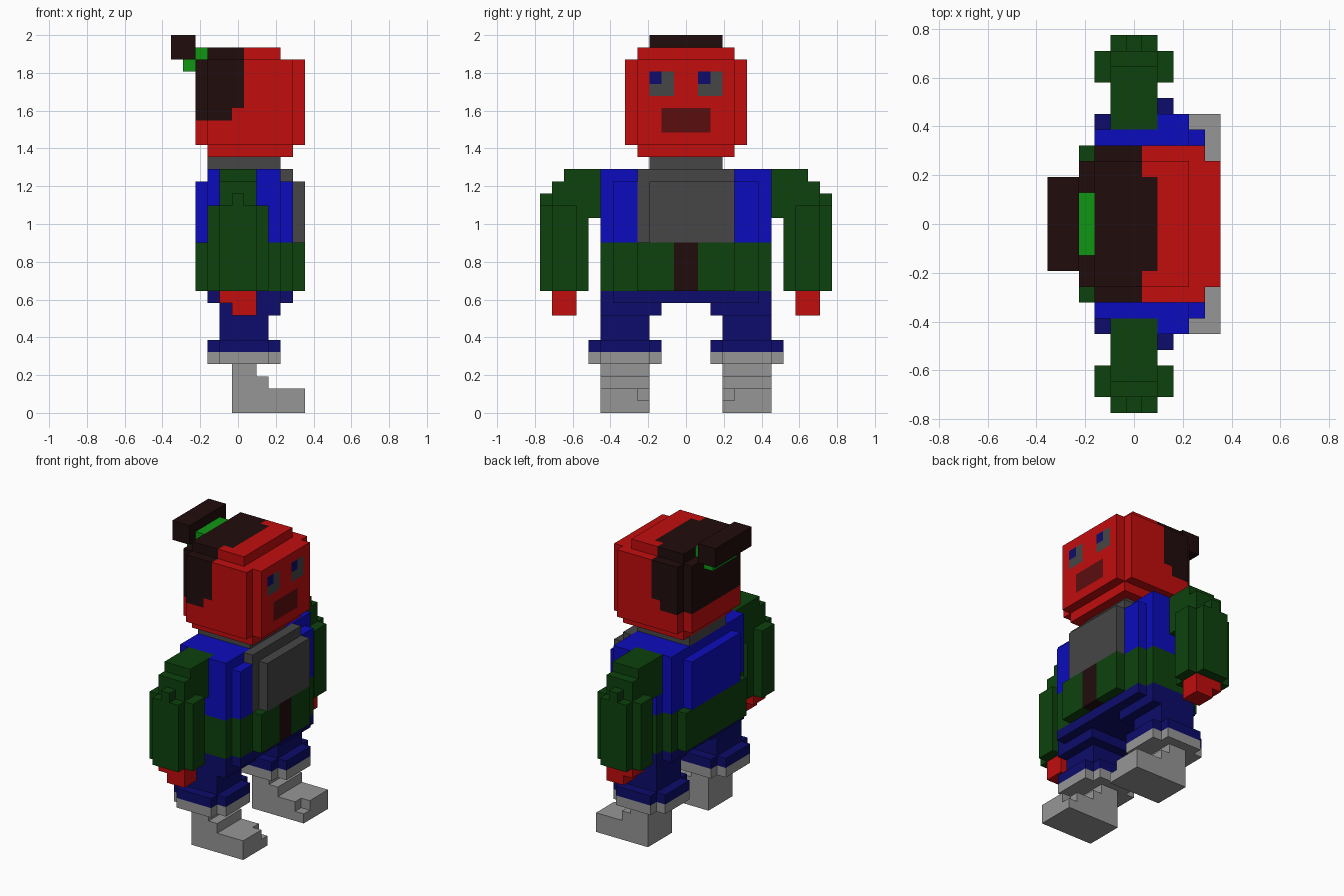
import bpy, bmesh
from mathutils import Vector

cube = bpy.data.objects.get("Cube")
if cube:
    bpy.data.objects.remove(cube, do_unlink=True)

V = 2 / 31  # size of one block; the figure is 31 blocks tall

COLOURS = {
    "skin red": (0.533, 0.004, 0.004),
    "mouth maroon": (0.102, 0.004, 0.004),
    "hair brown": (0.015, 0.0037, 0.0037),
    "bright green": (0.005, 0.305, 0.007),
    "dark green": (0.004, 0.054, 0.004),
    "vest blue": (0.0037, 0.0037, 0.515),
    "navy": (0.0037, 0.0037, 0.15),
    "charcoal": (0.061, 0.061, 0.061),
    "shoe grey": (0.305, 0.305, 0.305),
}
MATS = {}
for name, rgb in COLOURS.items():
    m = bpy.data.materials.new(name)
    m.use_nodes = True
    m.diffuse_color = (*rgb, 1)
    m.node_tree.nodes["Principled BSDF"].inputs["Base Color"].default_value = (*rgb, 1)
    MATS[name] = m

cells = {}  # block position -> (part, colour)


def fill(part, colour, *boxes):
    """Fill boxes given in blocks as x0, x1, y0, y1, z0, z1."""
    for x0, x1, y0, y1, z0, z1 in boxes:
        for x in range(x0, x1):
            for y in range(y0, y1):
                for z in range(z0, z1):
                    cells[x, y, z] = (part, colour)


def fill_pair(part, colour, *boxes):
    """Fill boxes on the left (+y) side and mirror them to the right."""
    fill("left_" + part, colour, *boxes)
    fill("right_" + part, colour,
         *[(a, b, -d, -c, e, f) for a, b, c, d, e, f in boxes])


# Shoes with a stepped instep and a clipped toe corner
fill_pair("shoe", "shoe grey", (5, 11, 3, 7, 0, 1), (5, 10, 3, 7, 1, 2),
          (10, 11, 4, 7, 1, 2), (5, 8, 3, 7, 2, 3), (5, 7, 3, 7, 3, 4))

# Socks and trousers
fill_pair("sock", "shoe grey", (3, 9, 3, 7, 4, 5), (4, 8, 2, 8, 4, 5))
fill_pair("leg", "navy", (3, 9, 3, 7, 5, 6), (4, 8, 2, 8, 5, 6),
          (4, 8, 3, 7, 6, 8), (4, 9, 2, 7, 8, 9))
fill("hips", "navy", (3, 10, -6, 6, 9, 10), (4, 9, -7, 7, 9, 10))

# Jacket hem with a dark front strip
fill("jacket_hem", "dark green", (2, 3, -5, 5, 10, 14), (3, 10, -6, 6, 10, 14),
     (4, 9, -7, 7, 10, 14), (10, 11, -4, 4, 10, 14))
fill("jacket_hem", "hair brown", (10, 11, -1, 1, 10, 14))

# Vest, shirt front and neck
fill("vest", "vest blue", (2, 3, -4, 4, 14, 19), (3, 10, -6, 6, 14, 19),
     (4, 9, -7, 7, 14, 20), (3, 9, -6, 6, 19, 20))
fill("shirt_front", "charcoal", (9, 10, -4, 4, 14, 20), (10, 11, -3, 4, 14, 19))
fill("neck", "charcoal", (3, 9, -3, 3, 20, 21))

# Arms and hands
fill_pair("arm", "dark green", (4, 7, 6, 10, 16, 20), (4, 7, 8, 11, 10, 19),
          (3, 8, 9, 11, 10, 17), (4, 7, 11, 12, 10, 17), (5, 6, 11, 12, 17, 18))
fill_pair("hand", "skin red", (4, 7, 9, 11, 9, 10), (5, 7, 9, 11, 8, 9))

# Head
fill("head", "skin red", (3, 10, -4, 4, 21, 22), (3, 10, -5, 5, 22, 29),
     (2, 11, -4, 4, 22, 29), (3, 9, -4, 4, 29, 30))
fill("head", "mouth maroon", (10, 11, -2, 2, 23, 25))
for y in (-3, 1):
    fill("head", "charcoal", (10, 11, y, y + 2, 26, 28))
    fill("head", "navy", (10, 11, y, y + 1, 27, 28))

# Hair covers the back of the head and sweeps forward on top
for (x, y, z), (part, _) in list(cells.items()):
    if part == "head" and ((x < 6 and z >= 25) or (x < 5 and z == 24)
                           or (x < 7 and z == 29 and -3 <= y < 3)):
        cells[x, y, z] = ("hair", "hair brown")

# Hair tie and bun
fill("hair_tie", "bright green", (2, 3, -2, 2, 29, 30), (1, 2, -2, 2, 28, 29))
fill("hair_bun", "hair brown", (0, 2, -3, 3, 29, 31))


def build(part):
    """Make the outer skin of one part from its blocks."""
    bm = bmesh.new()
    verts, mats = {}, []
    for pos, (owner, colour) in cells.items():
        if owner != part:
            continue
        if colour not in mats:
            mats.append(colour)
        for axis in range(3):
            for side in (0, 1):
                step = [0, 0, 0]
                step[axis] = 2 * side - 1
                if tuple(p + s for p, s in zip(pos, step)) in cells:
                    continue
                ring = [(0, 0), (1, 0), (1, 1), (0, 1)]
                corners = []
                for u, w in (ring if side else ring[::-1]):
                    c = list(pos)
                    c[axis] += side
                    c[(axis + 1) % 3] += u
                    c[(axis + 2) % 3] += w
                    c = tuple(c)
                    if c not in verts:
                        verts[c] = bm.verts.new(Vector((c[0] - 5.5, c[1], c[2])) * V)
                    corners.append(verts[c])
                bm.faces.new(corners).material_index = mats.index(colour)
    # Merge the block faces into large flat panels
    bmesh.ops.dissolve_limit(bm, angle_limit=0.01, verts=bm.verts[:],
                             edges=bm.edges[:], delimit={'MATERIAL'})
    mesh = bpy.data.meshes.new(part)
    bm.to_mesh(mesh)
    bm.free()
    for colour in mats:
        mesh.materials.append(MATS[colour])
    bpy.context.collection.objects.link(bpy.data.objects.new(part, mesh))


for part in dict.fromkeys(owner for owner, _ in cells.values()):
    build(part)
